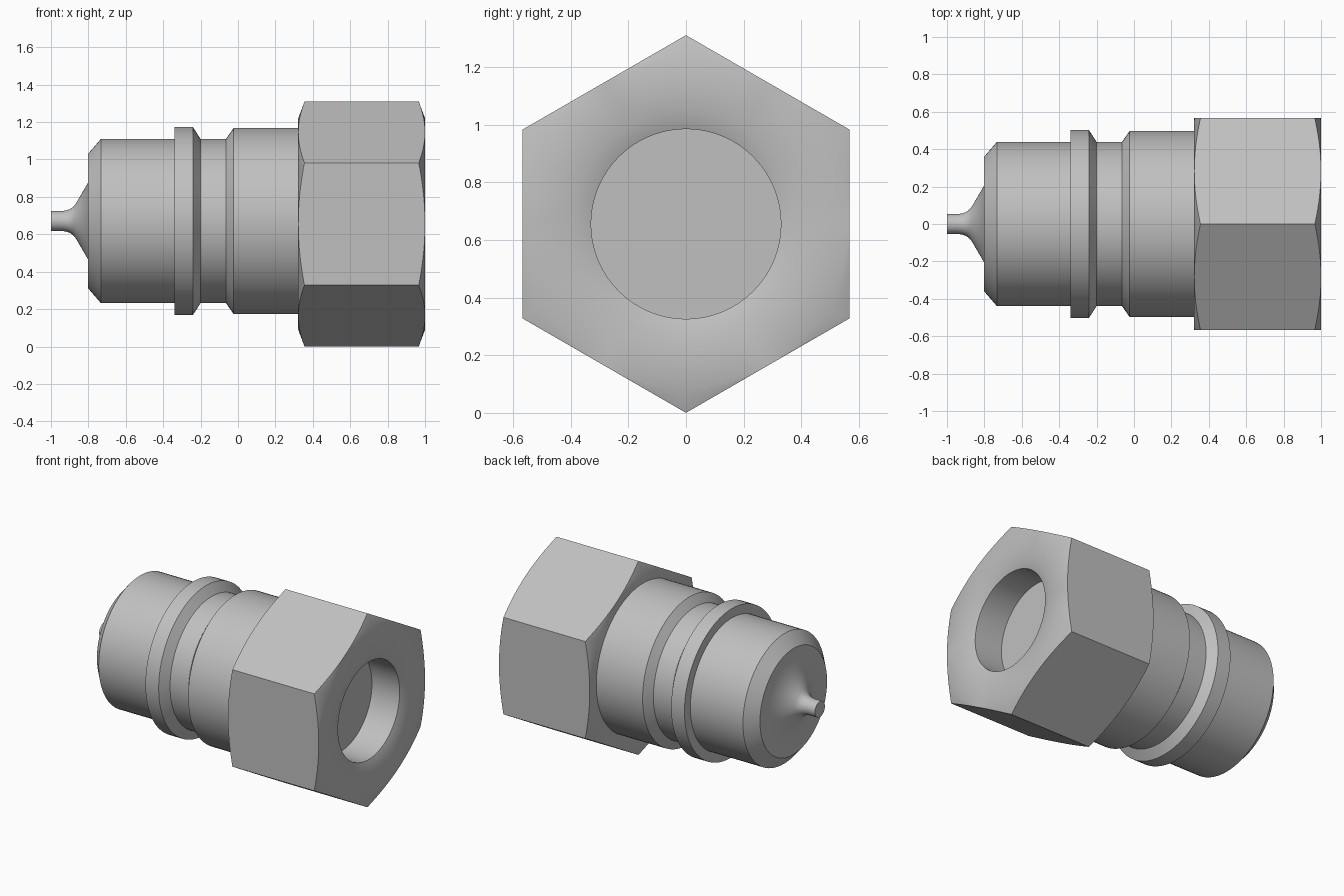
import bpy
import bmesh
from math import cos, sin, pi, radians

SEGMENTS = 96
FLAT = 0.567                   # hexagon centre to flat
HEX_Z, BODY_Z = 0.655, 0.671   # axis heights

cube = bpy.data.objects.get("Cube")
if cube:
    bpy.data.objects.remove(cube, do_unlink=True)

steel = bpy.data.materials.new("grey steel")
steel.use_nodes = True
colour = (0.53, 0.53, 0.53, 1)
steel.diffuse_color = colour
steel.node_tree.nodes["Principled BSDF"].inputs["Base Color"].default_value = colour


def hex_radius(angle):
    """Distance from the axis to the hexagon outline, corners up and down."""
    return FLAT / cos((angle % (pi / 3)) - pi / 6)


def lathe(name, stations, axis_z):
    """Skin rings along x; each station maps an angle to (x, radius)."""
    bm = bmesh.new()
    angles = [2 * pi * i / SEGMENTS for i in range(SEGMENTS)]
    rings = []
    for station in stations:
        ring = []
        for a in angles:
            x, r = station(a)
            ring.append(bm.verts.new((x, r * sin(a), r * cos(a))))
        rings.append(ring)
    for a, b in zip(rings, rings[1:]):
        for i in range(SEGMENTS):
            j = (i + 1) % SEGMENTS
            bm.faces.new((a[i], a[j], b[j], b[i]))
    bm.faces.new(rings[0])
    bm.faces.new(rings[-1])
    bmesh.ops.recalc_face_normals(bm, faces=bm.faces)
    mesh = bpy.data.meshes.new(name)
    bm.to_mesh(mesh)
    bm.free()
    mesh.materials.append(steel)
    obj = bpy.data.objects.new(name, mesh)
    obj.location.z = axis_z
    bpy.context.collection.objects.link(obj)
    bpy.ops.object.select_all(action='DESELECT')
    obj.select_set(True)
    bpy.context.view_layer.objects.active = obj
    bpy.ops.object.shade_smooth_by_angle(angle=radians(31))
    return obj


def circle(x, r):
    return lambda a: (x, r)


def hexagon(x, direction):
    """Hexagon ring whose corners fall back along a conical chamfer."""
    return lambda a: (x + direction * (hex_radius(a) - FLAT) * 0.38, hex_radius(a))


# Turned plug body: tip, flared cone, nose, collar, groove and shoulder
body_profile = [
    (-1.0, 0.053), (-0.945, 0.053), (-0.92, 0.056), (-0.9, 0.063),
    (-0.884, 0.073), (-0.87, 0.088), (-0.803, 0.203),
    (-0.803, 0.358), (-0.733, 0.439),
    (-0.34, 0.439), (-0.34, 0.502), (-0.241, 0.502), (-0.2, 0.439),
    (-0.064, 0.439), (-0.024, 0.497), (0.33, 0.497),
]
lathe("plug_body", [circle(x, r) for x, r in body_profile], BODY_Z)

# Chamfered hexagon nut with a countersunk blind bore
lathe("hex_nut", [
    circle(0.322, FLAT - 0.002),
    hexagon(0.322, 1),
    hexagon(1.0, -1),
    circle(1.0, FLAT - 0.002),
    circle(1.0, 0.39),
    circle(0.977, 0.329),
    circle(0.77, 0.329),
], HEX_Z)
